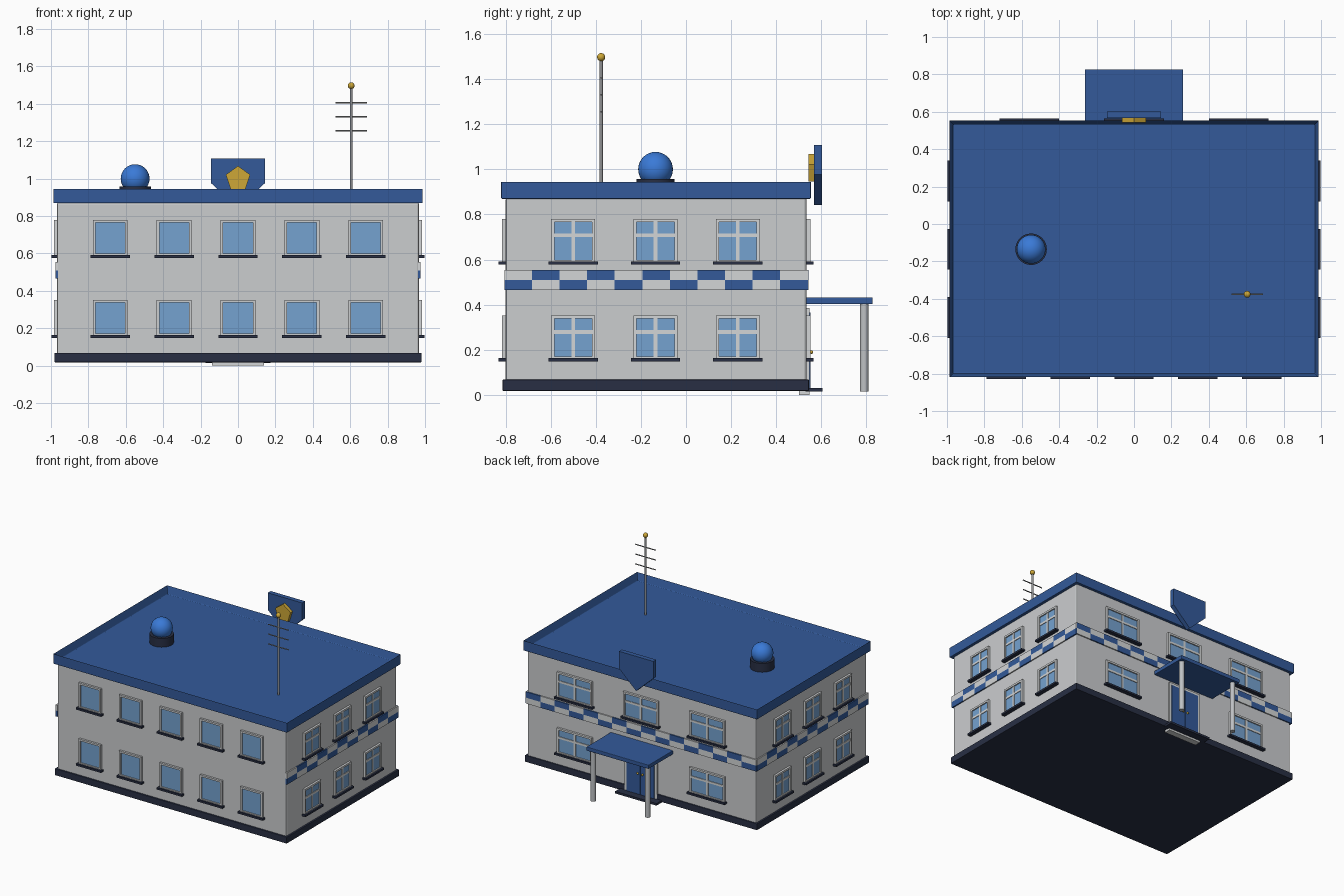
import bpy, bmesh, math
from mathutils import Matrix, Vector

if "Cube" in bpy.data.objects:
    bpy.data.objects.remove(bpy.data.objects["Cube"])


def material(name, rgb):
    lin = [((c / 255 + 0.055) / 1.055) ** 2.4 for c in rgb]
    m = bpy.data.materials.new(name)
    m.diffuse_color = (*lin, 1)
    m.use_nodes = True
    m.node_tree.nodes["Principled BSDF"].inputs["Base Color"].default_value = m.diffuse_color
    return m


WALL = material("wall grey", (203, 205, 207))
TRIM = material("trim white", (212, 214, 215))
BLUE = material("deep blue", (51, 90, 154))
NAVY = material("dark navy", (40, 47, 68))
GLASS = material("window glass", (117, 162, 208))
GOLD = material("gold", (205, 167, 55))
METAL = material("metal grey", (145, 146, 148))
PILLAR = material("pillar grey", (190, 193, 196))
LAMP = material("lamp blue", (58, 122, 215))


def finish(name, bm, mat, matrix=Matrix(), bevel=0):
    me = bpy.data.meshes.new(name)
    bmesh.ops.recalc_face_normals(bm, faces=bm.faces)
    bm.to_mesh(me)
    bm.free()
    me.materials.append(mat)
    ob = bpy.data.objects.new(name, me)
    ob.matrix_world = matrix
    bpy.context.collection.objects.link(ob)
    if bevel:
        mod = ob.modifiers.new("edge bevel", "BEVEL")
        mod.width = bevel
        mod.segments = 2
    return ob


def boxes(name, mat, items, matrix=Matrix(), bevel=0):
    """Each item is (x0, x1, y0, y1, z0, z1)."""
    bm = bmesh.new()
    for x0, x1, y0, y1, z0, z1 in items:
        mid = Vector((x0 + x1, y0 + y1, z0 + z1)) / 2
        m = Matrix.Translation(mid) @ Matrix.Diagonal((x1 - x0, y1 - y0, z1 - z0, 1))
        bmesh.ops.create_cube(bm, size=1, matrix=m)
    return finish(name, bm, mat, matrix, bevel)


def smooth(ob):
    bpy.ops.object.select_all(action="DESELECT")
    ob.select_set(True)
    bpy.context.view_layer.objects.active = ob
    bpy.ops.object.shade_smooth_by_angle(angle=math.radians(35))


def rod(name, mat, a, b, r, sides=20):
    a, b = Vector(a), Vector(b)
    rot = (b - a).to_track_quat("Z", "Y").to_matrix().to_4x4()
    bm = bmesh.new()
    bmesh.ops.create_cone(bm, cap_ends=True, segments=sides, radius1=r, radius2=r,
                          depth=(b - a).length, matrix=Matrix.Translation((a + b) / 2) @ rot)
    ob = finish(name, bm, mat)
    smooth(ob)
    return ob


def ball(name, mat, c, r):
    bm = bmesh.new()
    bmesh.ops.create_uvsphere(bm, u_segments=32, v_segments=16, radius=r, matrix=Matrix.Translation(c))
    smooth(finish(name, bm, mat))


def prism(name, mat, pts, y0, y1):
    """Extrude an x-z outline along y."""
    bm = bmesh.new()
    face = bm.faces.new([bm.verts.new((x, y0, z)) for x, z in pts])
    ext = bmesh.ops.extrude_face_region(bm, geom=[face])
    verts = [g for g in ext["geom"] if isinstance(g, bmesh.types.BMVert)]
    bmesh.ops.translate(bm, verts=verts, vec=(0, y1 - y0, 0))
    return finish(name, bm, mat)


# Main volume
X, Y0, Y1 = 0.968, -0.80, 0.535
boxes("walls", WALL, [(-X, X, Y0, Y1, 0.04, 0.875)], bevel=0.012)
boxes("plinth", NAVY, [(-0.981, 0.981, -0.813, 0.545, 0.018, 0.068)], bevel=0.004)

# Roof slab with a sunken floor that leaves a parapet
bm = bmesh.new()
bmesh.ops.create_cube(bm, size=1, matrix=Matrix.Translation((0, -0.133, 0.908))
                      @ Matrix.Diagonal((1.974, 1.372, 0.078, 1)))
top = [f for f in bm.faces if f.normal.z > 0.9]
bmesh.ops.inset_region(bm, faces=top, thickness=0.028)
bmesh.ops.translate(bm, verts=top[0].verts, vec=(0, 0, -0.057))
finish("roof", bm, BLUE, bevel=0.004)


# Wall frames: local x runs along the wall, local -y points outward
def wall_frame(angle, x, y):
    return Matrix.Translation((x, y, 0)) @ Matrix.Rotation(math.radians(angle), 4, "Z")


FRONT = wall_frame(0, 0, Y0)
RIGHT = wall_frame(90, X, 0)
BACK = wall_frame(180, 0, Y1)
LEFT = wall_frame(-90, -X, 0)


def windows(side, matrix, spots, width, crossed):
    frames, panes, sills = [], [], []
    h, b, m = width / 2, 0.014, 0.008
    for u, z in spots:
        z1, zt = z + 0.195, z + 0.122
        frames += [(u - h, u - h + b, -0.016, 0.01, z, z1), (u + h - b, u + h, -0.016, 0.01, z, z1),
                   (u - h + b, u + h - b, -0.016, 0.01, z, z + b),
                   (u - h + b, u + h - b, -0.016, 0.01, z1 - b, z1)]
        if crossed:
            frames += [(u - m, u + m, -0.012, 0.01, z + b, z1 - b),
                       (u - h + b, u + h - b, -0.0115, 0.01, zt - m, zt + m)]
        panes.append((u - h + b, u + h - b, -0.007, 0.01, z + b, z1 - b))
        sills.append((u - h - 0.012, u + h + 0.012, -0.03, 0.01, z - 0.008, z + 0.006))
    boxes(side + "_window_frames", TRIM if crossed else WALL, frames, matrix)
    boxes(side + "_window_glass", GLASS, panes, matrix)
    boxes(side + "_window_sills", NAVY, sills, matrix)


LOW, HIGH = 0.157, 0.585
windows("front", FRONT, [(0.3415 * i, z) for i in range(-2, 3) for z in (LOW, HIGH)], 0.187, False)
for side, mat, sign in (("right", RIGHT, 1), ("left", LEFT, -1)):
    windows(side, mat, [(sign * u, z) for u in (-0.50, -0.135, 0.23) for z in (LOW, HIGH)], 0.195, True)
windows("back", BACK, [(-0.56, LOW), (0.56, LOW), (-0.56, HIGH), (0, HIGH), (0.56, HIGH)], 0.295, True)


# Two-row chequered band on the sides and back
def band(side, matrix, u0, u1, count, parity):
    cells = {0: [], 1: []}
    w = (u1 - u0) / count
    for i in range(count):
        for row in (0, 1):
            z = 0.465 + 0.0445 * row
            cells[(i + row + parity) % 2].append((u0 + i * w, u0 + i * w + w, -0.009, 0.005, z, z + 0.0445))
    boxes(side + "_band_blue", BLUE, cells[0], matrix)
    boxes(side + "_band_white", TRIM, cells[1], matrix)


band("right", RIGHT, -0.805, 0.54, 11, 0)
band("left", LEFT, -0.54, 0.805, 11, 0)
band("back", BACK, -0.972, 0.972, 16, 1)

# Entrance: frame, two door leaves, handles, step, canopy, pillars
boxes("door_frame", TRIM, [(-0.138, 0.138, 0.50, 0.547, 0.0, 0.385)])
boxes("door_leaves", BLUE, [(-0.118, -0.002, 0.53, 0.552, 0.03, 0.365),
                            (0.002, 0.118, 0.53, 0.552, 0.03, 0.365)])
for s in (-1, 1):
    ball("door_handle", GOLD, (s * 0.02, 0.556, 0.19), 0.008)
    rod("canopy_pillar", PILLAR, (s * 0.23, 0.79, 0.016), (s * 0.23, 0.79, 0.41), 0.019)
boxes("door_step", NAVY, [(-0.175, 0.175, 0.53, 0.606, 0.015, 0.031)])
boxes("canopy", BLUE, [(-0.263, 0.263, 0.53, 0.827, 0.402, 0.432)], bevel=0.004)

# Shield plate with a five-sided badge
prism("shield", BLUE, [(-0.145, 1.107), (0.145, 1.107), (0.145, 0.977), (0, 0.842), (-0.145, 0.977)],
      0.567, 0.602)
prism("badge", GOLD, [(0.068 * math.sin(k * math.tau / 5), 1.0 + 0.068 * math.cos(k * math.tau / 5))
                      for k in range(5)], 0.542, 0.569)

# Roof lamp
rod("lamp_base", NAVY, (-0.55, -0.135, 0.885), (-0.55, -0.135, 0.957), 0.084, 32)
ball("lamp_dome", LAMP, (-0.55, -0.135, 1.0), 0.077)

# Aerial
AX, AY = 0.605, -0.376
rod("aerial_mast", METAL, (AX, AY, 0.885), (AX, AY, 1.49), 0.0075, 12)
for z in (1.255, 1.33, 1.405):
    rod("aerial_bar", METAL, (AX - 0.085, AY, z), (AX + 0.085, AY, z), 0.004, 8)
ball("aerial_tip", GOLD, (AX, AY, 1.497), 0.018)
